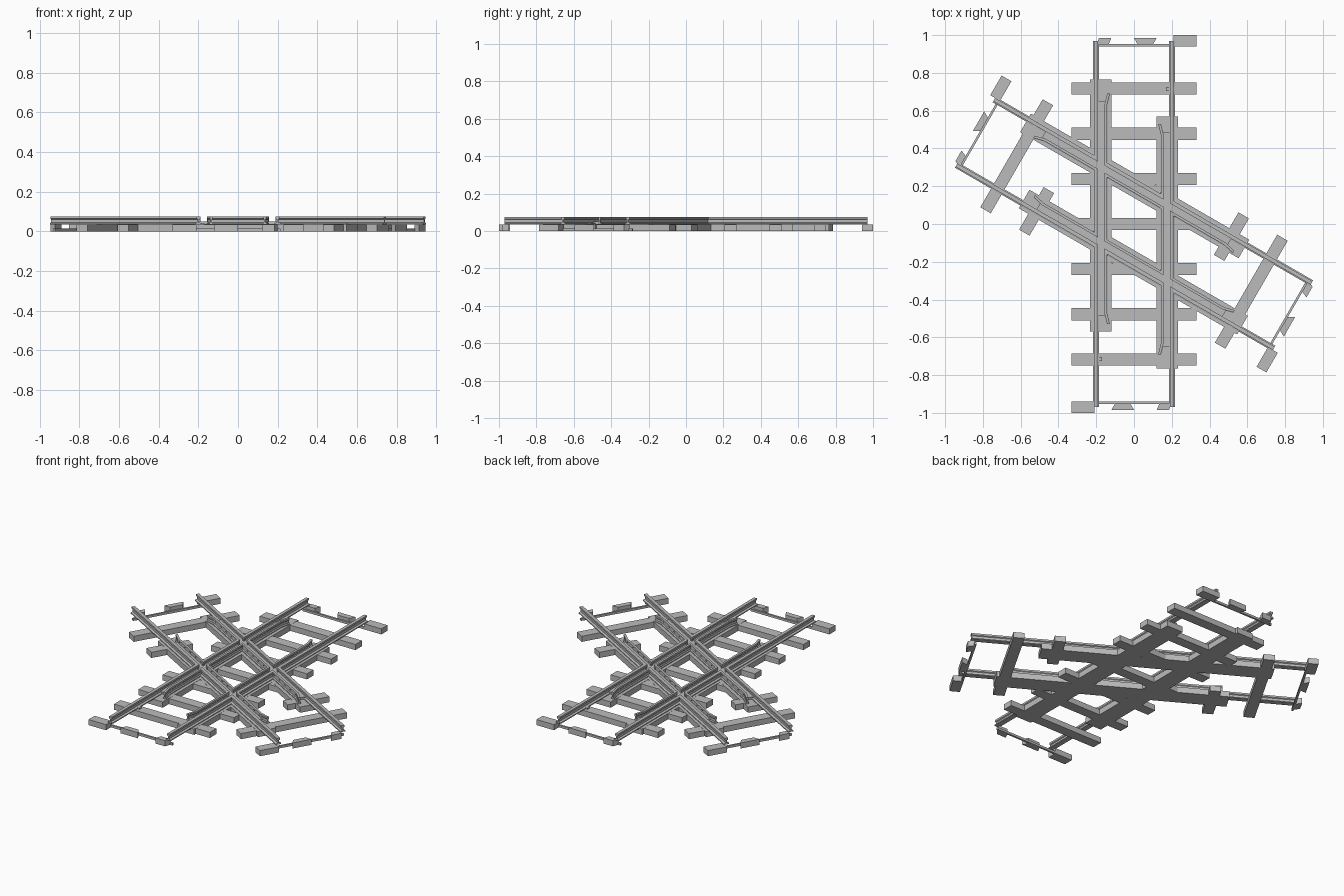
import bpy, bmesh, math
from mathutils import Matrix, Vector

cube = bpy.data.objects.get("Cube")
if cube:
    bpy.data.objects.remove(cube)

grey = bpy.data.materials.new("plain grey")
grey.use_nodes = True
GREY = (0.5, 0.5, 0.5, 1)
grey.diffuse_color = GREY
grey.node_tree.nodes["Principled BSDF"].inputs["Base Color"].default_value = GREY

TIE_TOP, FLOOR, TOP = 0.035, 0.05, 0.075
GAUGE, CHECK = 0.2, 0.15          # offsets of running and check rails


def finish(name, bm, turn=0):
    bmesh.ops.recalc_face_normals(bm, faces=bm.faces)
    bm.transform(Matrix.Rotation(turn, 4, 'Z'))
    mesh = bpy.data.meshes.new(name)
    bm.to_mesh(mesh)
    bm.free()
    mesh.materials.append(grey)
    obj = bpy.data.objects.new(name, mesh)
    bpy.context.collection.objects.link(obj)
    return obj


def prism(bm, outline, z0, z1):
    face = bm.faces.new([bm.verts.new((x, y, z0)) for x, y in outline])
    ext = bmesh.ops.extrude_face_region(bm, geom=[face])["geom"]
    verts = [v for v in ext if isinstance(v, bmesh.types.BMVert)]
    bmesh.ops.translate(bm, verts=verts, vec=(0, 0, z1 - z0))


def box(bm, x0, x1, y0, y1, z0, z1):
    prism(bm, [(x0, y0), (x1, y0), (x1, y1), (x0, y1)], z0, z1)


def rail(bm, path, foot, web, head):
    # I-section swept along a path of (x, y) points
    half = [(foot, TIE_TOP), (foot, 0.041), (web, 0.045), (web, 0.06),
            (head, 0.064), (head, TOP)]
    section = half + [(-w, z) for w, z in reversed(half)]
    rings = [[bm.verts.new((x + w, y, z)) for w, z in section] for x, y in path]
    n = len(section)
    for a, b in zip(rings, rings[1:]):
        for i in range(n):
            bm.faces.new((a[i], a[(i + 1) % n], b[(i + 1) % n], b[i]))
    bm.faces.new(rings[0])
    bm.faces.new(rings[-1])


def flangeways(turn):
    bm = bmesh.new()
    for s in (-1, 1):
        box(bm, *sorted((s * 0.157, s * 0.19)), -0.52, 0.52, FLOOR, 0.1)
    obj = finish("flangeway_cutter", bm, turn)
    obj.hide_render = True
    return obj


def cut(obj, cutter):
    mod = obj.modifiers.new("flangeways", 'BOOLEAN')
    mod.operation, mod.solver, mod.object = 'DIFFERENCE', 'EXACT', cutter
    bpy.context.view_layer.update()
    graph = bpy.context.evaluated_depsgraph_get()
    mesh = bpy.data.meshes.new_from_object(obj.evaluated_get(graph))
    obj.modifiers.clear()
    obj.data = mesh


def track(name, turn, flip, tie_rows):
    # Sleepers
    bm = bmesh.new()
    for y, x0, x1 in tie_rows:
        box(bm, x0, x1, y - 0.032, y + 0.032, 0, TIE_TOP)
    finish(name + "_ties", bm, turn)

    # End connectors: half sleeper, thin bar and dovetail tabs at both ends
    bm = bmesh.new()
    for s in (-1, 1):
        box(bm, *sorted((s * 0.21, s * 0.33)), *sorted((s * 0.94, s)), 0, TIE_TOP)
        box(bm, -0.215, 0.215, *sorted((s * 0.94, s * 0.952)), 0, 0.014)
        prism(bm, [(s * x, s * y) for x, y in
                   ((0.02, 0.95), (0.1, 0.95), (0.12, 0.985), (0, 0.985))], 0, TIE_TOP)
        prism(bm, [(s * x, s * y) for x, y in
                   ((-0.2, 0.95), (-0.135, 0.95), (-0.12, 0.985), (-0.185, 0.985))],
              0, TIE_TOP)
        box(bm, *sorted((s * 0.17, s * 0.215)), s * 0.715 - 0.01, s * 0.715 + 0.01,
            TIE_TOP, 0.043)
    finish(name + "_end_connectors", bm, turn)

    # Long bearers and flangeway floors
    bm = bmesh.new()
    for s in (-1, 1):
        far, near = -s * flip * 0.765, s * flip * 0.57
        box(bm, *sorted((s * 0.12, s * 0.233)), *sorted((far, near)), 0, 0.036)
        box(bm, *sorted((s * CHECK, s * GAUGE)),
            *sorted((far * 0.85, near * 0.85)), 0.034, FLOOR)
    finish(name + "_bearers", bm, turn)

    # Running rails and check rails with flared ends
    bm = bmesh.new()
    for s in (-1, 1):
        rail(bm, [(s * GAUGE, -0.97), (s * GAUGE, 0.97)], 0.016, 0.004, 0.01)
        d = s * flip
        rail(bm, [(s * 0.135, -d * 0.69), (s * CHECK, -d * 0.63),
                  (s * CHECK, d * 0.47), (s * 0.135, d * 0.53)], 0.01, 0.004, 0.007)
    return finish(name + "_rails", bm, turn)


TURN = math.radians(60)
W = 0.33
straight = track("straight_track", 0, 1,
                 [(i * 0.239, -W, W) for i in range(-3, 4)])
crossing = track("crossing_track", TURN, -1,
                 [(0.717, -W, W), (-0.717, -W, W),
                  (0.48, -W, -0.07), (-0.48, 0.07, W)])

# Let each track's wheel flanges pass through the other's rails
for rails, turn in ((straight, TURN), (crossing, 0)):
    cutter = flangeways(turn)
    cut(rails, cutter)
    bpy.data.objects.remove(cutter)
